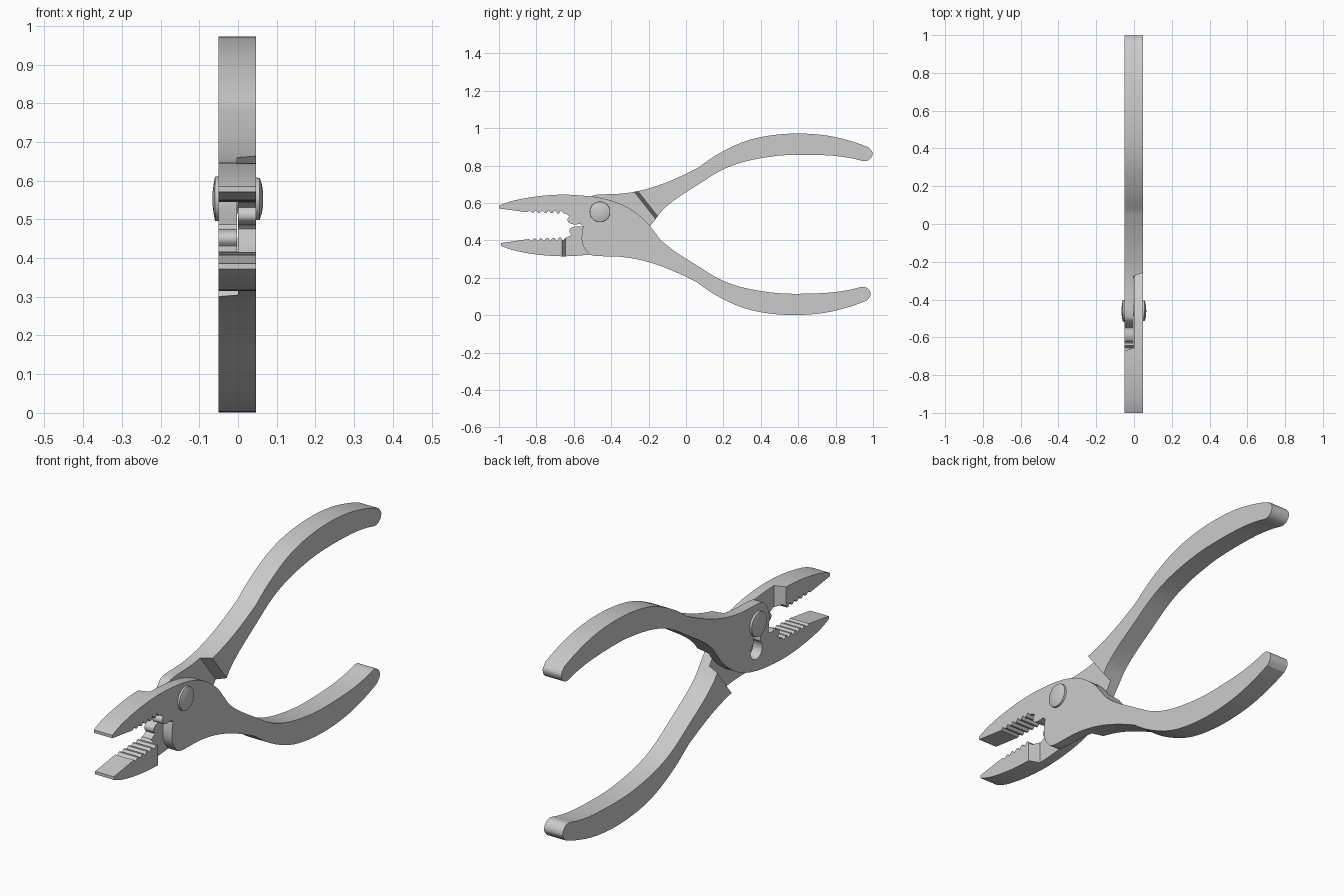
import bpy, bmesh, math

if "Cube" in bpy.data.objects:
    bpy.data.objects.remove(bpy.data.objects["Cube"])

HALF = 0.0485          # half thickness of the tool
SHIFT = -0.0015        # slight sideways offset of the whole tool
PIVOT = (-0.46, 0.553)

# Half profile (y, z): upper jaw back, then down into the lower handle
TOP = [(-1.0, .585), (-.944, .607), (-.86, .626), (-.757, .640), (-.65, .645),
       (-.543, .639), (-.46, .628), (-.38, .607), (-.30, .570), (-.22, .508),
       (-.168, .445), (-.13, .398), (-.06, .342), (.056, .268)]
INNER = [(.056, .268), (.18, .193), (.31, .147), (.473, .120), (.607, .115),
         (.767, .121), (.874, .136), (.944, .152), (.977, .138), (.987, .107),
         (.965, .078)]
OUTER = [(.965, .078), (.874, .045), (.74, .013), (.58, .001), (.42, .013),
         (.286, .047), (.152, .112), (.056, .178)]
BELLY = [(.056, .178), (-.035, .222), (-.14, .265), (-.25, .297), (-.356, .313),
         (-.49, .318), (-.527, .338), (-.552, .377), (-.558, .42), (-.550, .475)]
NOTCH = [(-.565, .487), (-.60, .486), (-.628, .497), (-.633, .515), (-.622, .530)]


def smooth(pts, n=4):
    """Catmull-Rom through the points, without the last one."""
    out = []
    for i in range(len(pts) - 1):
        p0, p1, p2 = pts[max(i - 1, 0)], pts[i], pts[i + 1]
        p3 = pts[min(i + 2, len(pts) - 1)]
        for k in range(n):
            t = k / n
            out.append(tuple(.5 * (2 * b + (c - a) * t + (2 * a - 5 * b + 4 * c - d) * t * t
                                   + (3 * b - a - 3 * c + d) * t ** 3)
                             for a, b, c, d in zip(p0, p1, p2, p3)))
    return out


def same(x, y, z):
    return x + SHIFT, y, z


def flipped(x, y, z):
    """Turn a half over to make the opposite jaw and handle."""
    return -x + SHIFT, y + .01, .967 + .01 * y - z


def prism(name, near, far, x0, x1, place=same):
    """Solid between two matching (y, z) outlines at x0 and x1."""
    bm = bmesh.new()
    a = [bm.verts.new(place(x0, *p)) for p in near]
    b = [bm.verts.new(place(x1, *p)) for p in far]
    bm.faces.new(a)
    bm.faces.new(b[::-1])
    n = len(a)
    for i in range(n):
        j = (i + 1) % n
        bm.faces.new((a[j], a[i], b[i], b[j]))
    bmesh.ops.recalc_face_normals(bm, faces=bm.faces)
    return finish(name, bm)


def finish(name, bm):
    me = bpy.data.meshes.new(name)
    bm.to_mesh(me)
    bm.free()
    ob = bpy.data.objects.new(name, me)
    bpy.context.collection.objects.link(ob)
    return ob


def cut(ob, cutter):
    mod = ob.modifiers.new("cut", 'BOOLEAN')
    mod.operation, mod.solver, mod.object = 'DIFFERENCE', 'EXACT', cutter
    dg = bpy.context.evaluated_depsgraph_get()
    me = bpy.data.meshes.new_from_object(ob.evaluated_get(dg))
    ob.modifiers.clear()
    ob.data = me
    bpy.data.objects.remove(cutter)


def shade(ob, angle=25):
    bpy.ops.object.select_all(action='DESELECT')
    ob.select_set(True)
    bpy.context.view_layer.objects.active = ob
    bpy.ops.object.shade_smooth_by_angle(angle=math.radians(angle))


# Gripping teeth, from the throat to the jaw tip
teeth = []
for i in range(6):
    y = -.645 - .034 * i
    teeth += [(y, .544 + .001 * i), (y - .009, .544 + .001 * i), (y - .022, .561)]
outline = (smooth(TOP) + smooth(INNER) + smooth(OUTER) + smooth(BELLY)
           + smooth([BELLY[-1]] + NOTCH) + [NOTCH[-1]] + teeth
           + [(-.85, .551), (-1.0, .571)])

# Lap joint recess: thins each half around the pivot, with sloped ends
floor = [(-.655, .9), (-.652, .1), (-.447, .1), (.18, .9)]
wide = [(-.685, .9), (-.682, .1), (-.41, .1), (.217, .9)]

halves = []
for name, place in (("upper_jaw_lower_handle", same), ("lower_jaw_upper_handle", flipped)):
    half = prism(name, outline, outline, -HALF, HALF, place)
    cut(half, prism("recess_cutter", floor, wide, .001, -.08, place))
    halves.append(half)

# Slip-joint keyhole below the rivet in the second half
ring = [(-.452 + .043 * math.cos(i * math.tau / 32), .432 + .043 * math.sin(i * math.tau / 32))
        for i in range(32)]
neck = [(-.482, .44), (-.426, .44), (-.434, .55), (-.484, .55)]
for shape in (ring, neck):
    cut(halves[1], prism("slot_cutter", shape, shape, -.1, .1))
for half in halves:
    shade(half)

# Rivet: shaft with a low domed head on each side
profile = [(-.066, 0), (-.0655, .018), (-.063, .038), (-.0595, .057), (-.049, .058), (-.049, .028),
           (.046, .028), (.046, .055), (.056, .054), (.062, .036), (.0645, .018), (.065, 0)]
bm = bmesh.new()
verts = [bm.verts.new((x, PIVOT[0] + r, PIVOT[1])) for x, r in profile]
edges = [bm.edges.new(e) for e in zip(verts, verts[1:])]
bmesh.ops.spin(bm, geom=verts + edges, cent=(0, *PIVOT), axis=(1, 0, 0),
               angle=math.tau, steps=40, use_duplicate=False)
bmesh.ops.remove_doubles(bm, verts=bm.verts, dist=1e-5)
bmesh.ops.recalc_face_normals(bm, faces=bm.faces)
shade(finish("pivot_rivet", bm), 30)
